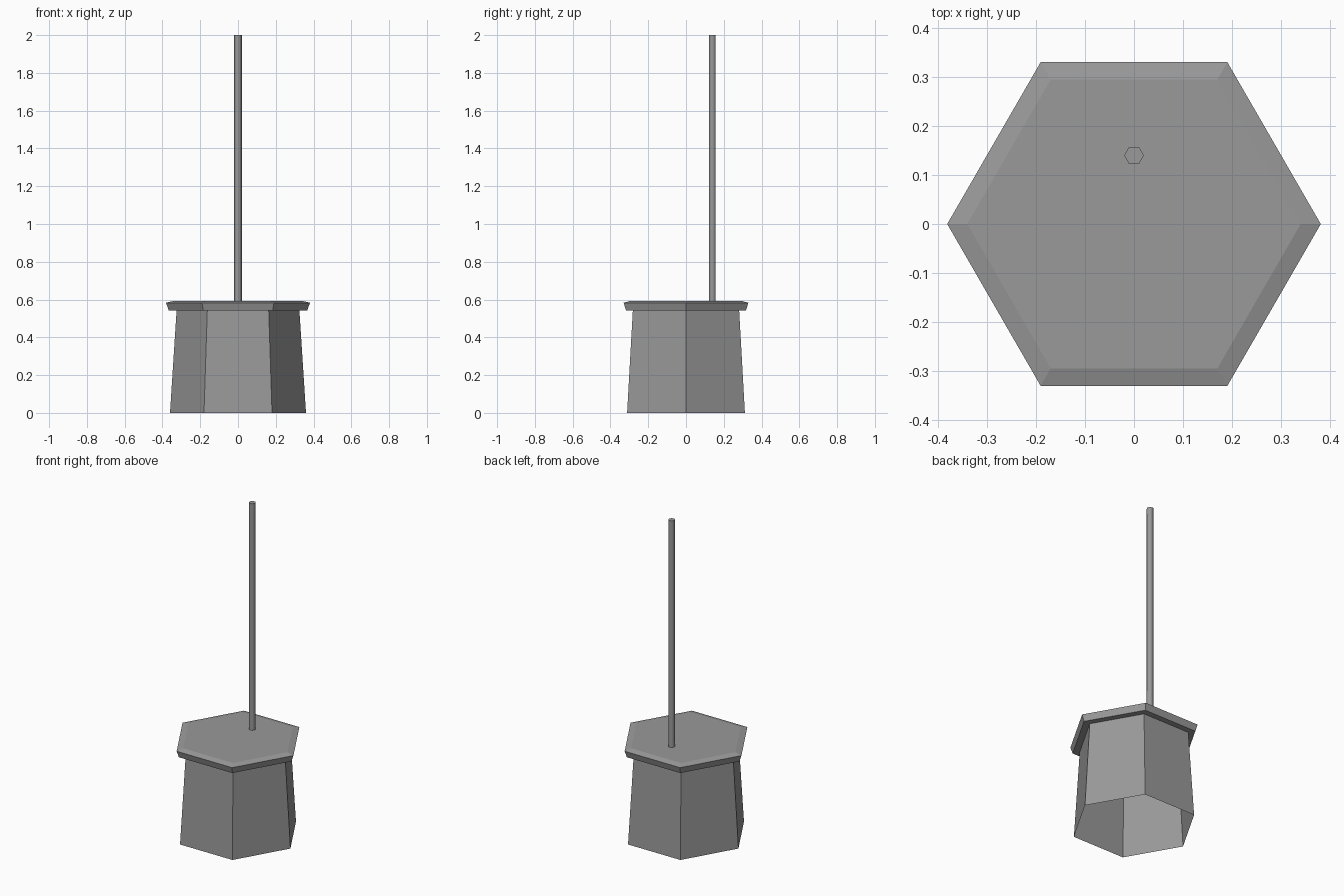
import bpy, bmesh
from math import cos, sin, pi, radians

if "Cube" in bpy.data.objects:
    bpy.data.objects.remove(bpy.data.objects["Cube"])

# Dark grey finish shared by all parts
dark = bpy.data.materials.new("dark_grey")
dark.diffuse_color = (0.32, 0.32, 0.32, 1)
dark.use_nodes = True
dark.node_tree.nodes["Principled BSDF"].inputs["Base Color"].default_value = dark.diffuse_color


def hex_loft(name, profile, center=(0, 0)):
    """Six-sided loft through (radius, z) rings, corners on the x axis."""
    bm = bmesh.new()
    rings = [[bm.verts.new((center[0] + r * cos(i * pi / 3),
                            center[1] + r * sin(i * pi / 3), z))
              for i in range(6)] for r, z in profile]
    for a, b in zip(rings, rings[1:]):
        for i in range(6):
            j = (i + 1) % 6
            bm.faces.new((a[i], a[j], b[j], b[i]))
    bm.faces.new(rings[-1])
    mesh = bpy.data.meshes.new(name)
    bm.to_mesh(mesh)
    bm.free()
    mesh.materials.append(dark)
    obj = bpy.data.objects.new(name, mesh)
    bpy.context.collection.objects.link(obj)
    return obj


# Tapered base, open underneath, with an overhanging bevelled lid
hex_loft("base_and_lid", [(0.36, 0), (0.325, 0.543), (0.367, 0.543),
                          (0.381, 0.583), (0.34, 0.593)])

# Thin upright pole, set towards the back, with smooth sides
pole = hex_loft("pole", [(0.02, 0.59), (0.02, 2.0)], center=(0, 0.14))
bpy.context.view_layer.objects.active = pole
pole.select_set(True)
bpy.ops.object.shade_smooth_by_angle(angle=radians(70))
